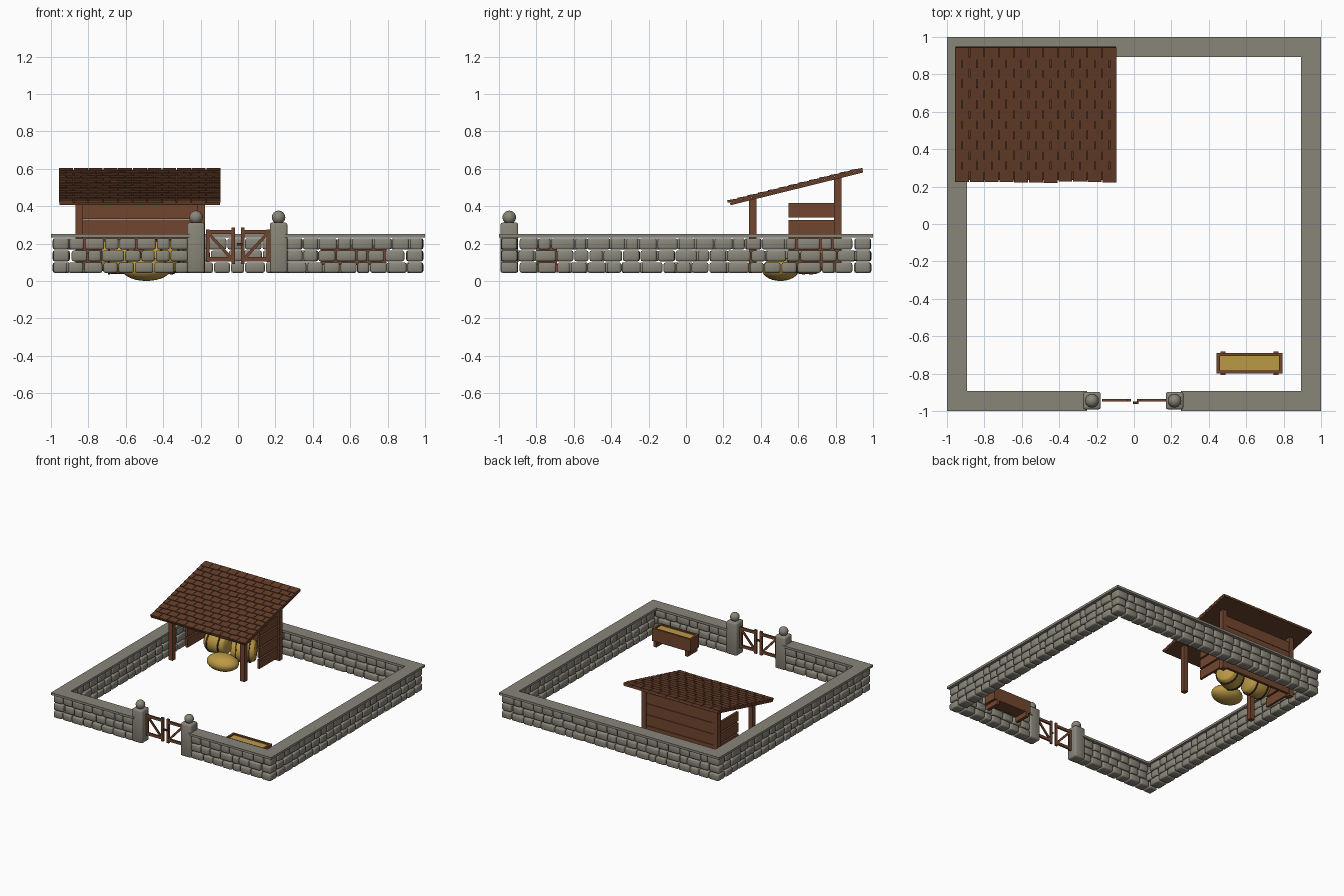
import bpy, bmesh, math, random
from mathutils import Matrix, Vector

if "Cube" in bpy.data.objects:
    bpy.data.objects.remove(bpy.data.objects["Cube"])

random.seed(4)

def material(name, rgb):
    m = bpy.data.materials.new(name)
    m.diffuse_color = (*rgb, 1)
    m.use_nodes = True
    m.node_tree.nodes["Principled BSDF"].inputs["Base Color"].default_value = m.diffuse_color
    return m

STONE = material("grey stone", (0.25, 0.235, 0.19))
WOOD = material("brown wood", (0.165, 0.062, 0.028))
SHINGLE = material("roof brown", (0.125, 0.047, 0.021))
HAY = material("golden hay", (0.50, 0.32, 0.06))
BAND = material("dark strap", (0.06, 0.028, 0.014))

def add_box(bm, lo, hi, rot=None):
    """Box between two corners, optionally rotated about its own centre."""
    lo, hi = Vector(lo), Vector(hi)
    mat = Matrix.Translation((lo + hi) / 2)
    if rot:
        mat = mat @ rot
    bmesh.ops.create_cube(bm, size=1, matrix=mat @ Matrix.Diagonal((*(hi - lo), 1)))

def finish(bm, name, mat, bevel=0, segments=1, smooth=False):
    if bevel:
        bmesh.ops.bevel(bm, geom=bm.edges[:], offset=bevel, segments=segments,
                        profile=0.5, affect='EDGES', clamp_overlap=True)
    me = bpy.data.meshes.new(name)
    bm.to_mesh(me)
    bm.free()
    me.materials.append(mat)
    ob = bpy.data.objects.new(name, me)
    bpy.context.collection.objects.link(ob)
    if smooth:
        bpy.ops.object.select_all(action='DESELECT')
        bpy.context.view_layer.objects.active = ob
        ob.select_set(True)
        bpy.ops.object.shade_smooth_by_angle(angle=math.radians(50))
    return ob

def boxes(name, mat, items, bevel=0, **kw):
    bm = bmesh.new()
    for it in items:
        add_box(bm, *it)
    return finish(bm, name, mat, bevel, **kw)

# stone walls: three courses of rounded blocks, interlocked at the corners
COURSES = [(0.043, 0.099), (0.105, 0.163), (0.168, 0.228)]

def stone_wall(name, turn, spans, parity):
    bm = bmesh.new()
    for r, (z0, z1) in enumerate(COURSES):
        end = 0.99 if (r + parity) % 2 == 0 else 0.892
        for a, b in spans:
            a, b = max(a, -end), min(b, end)
            n = round((b - a) / 0.094)
            cuts = [a + (b - a) * i / n for i in range(n + 1)]
            for i in range(1, n):
                cuts[i] += random.uniform(-0.02, 0.02)
            for s, e in zip(cuts, cuts[1:]):
                j = random.uniform(0, 0.005)
                add_box(bm, (s + 0.003, -0.991 + j, z0), (e - 0.003, -0.899 - j, z1))
    bmesh.ops.rotate(bm, verts=bm.verts, cent=(0, 0, 0), matrix=Matrix.Rotation(turn, 3, 'Z'))
    finish(bm, name, STONE, 0.011, segments=2, smooth=True)

gap = [(-1, -0.265), (0.26, 1)]
full = [(-1, 1)]
stone_wall("front_wall", 0, gap, 0)
stone_wall("right_wall", math.pi / 2, full, 1)
stone_wall("back_wall", math.pi, full, 0)
stone_wall("left_wall", -math.pi / 2, full, 1)

# flat coping stones on the walls
Z0, Z1 = 0.231, 0.25
boxes("wall_coping", STONE, [
    ((-1, -1, Z0), (-0.25, -0.893, Z1)), ((0.25, -1, Z0), (1, -0.893, Z1)),
    ((-1, 0.893, Z0), (1, 1, Z1)),
    ((-1, -0.893, Z0), (-0.893, 0.893, Z1)), ((0.893, -0.893, Z0), (1, 0.893, Z1))])

# gate pillars with stone balls
for side, x in (("left", -0.225), ("right", 0.217)):
    boxes(side + "_gate_pillar", STONE,
          [((x - 0.047, -0.992, 0.043), (x + 0.047, -0.897, 0.312))], 0.012, segments=2, smooth=True)
    bm = bmesh.new()
    bmesh.ops.create_uvsphere(bm, u_segments=20, v_segments=12, radius=0.036,
                              matrix=Matrix.Translation((x, -0.945, 0.34)))
    finish(bm, side + "_pillar_ball", STONE, smooth=True)

# pair of gates: stiles, rails and a diagonal brace
def gate(name, s):
    def bar(x0, x1, z0, z1, t=0.007):
        x0, x1 = sorted((s * x0, s * x1))
        return ((x0, -0.943 - t, z0), (x1, -0.943 + t, z1))
    mid, half = 0.095, math.hypot(0.12, 0.13) / 2
    brace = ((s * mid - half, -0.948, 0.178), (s * mid + half, -0.938, 0.194),
             Matrix.Rotation(-s * math.atan2(0.13, 0.12), 4, 'Y'))
    boxes(name, WOOD, [bar(0.015, 0.035, 0.09, 0.285), bar(0.152, 0.17, 0.10, 0.275),
                       bar(0.02, 0.17, 0.25, 0.272), bar(0.02, 0.17, 0.105, 0.127), brace])

gate("left_gate", -1)
gate("right_gate", 1)
boxes("gate_latch", BAND, [((-0.005, -0.962, 0.19), (0.025, -0.95, 0.203))])

# shelter posts and planks
for side, x in (("left", -0.85), ("right", -0.197)):
    boxes(side + "_shelter_posts", WOOD, [
        ((x - 0.02, 0.337, 0.045), (x + 0.02, 0.377, 0.438)),
        ((x - 0.02, 0.79, 0.045), (x + 0.02, 0.832, 0.55))])
    boxes(side + "_side_planks", WOOD, [
        ((x - 0.009, 0.547, 0.07 + 0.09 * i), (x + 0.009, 0.795, 0.147 + 0.09 * i))
        for i in range(4)])
boxes("back_planks", WOOD, [
    ((-0.868, 0.803, 0.062 + 0.09 * i), (-0.179, 0.825, 0.149 + 0.09 * i)) for i in range(5)])

# sloping shelter roof: board plus rows of staggered shingles
X0, X1, SLOPE = -0.958, -0.092, math.atan2(0.175, 0.71)
bm = bmesh.new()
add_box(bm, (X0 + 0.003, 0, 0), (X1 - 0.003, 0.731, 0.014))
board = finish(bm, "roof_board", SHINGLE)
bm = bmesh.new()
ROWS, COLS = 13, 11
pitch, w = 0.731 / ROWS, (X1 - X0) / COLS
for r in range(ROWS):
    v = r * pitch - 0.008
    for c in range(COLS + r % 2):
        a = X0 + (c - 0.5 * (r % 2)) * w
        lo, hi = max(a, X0), min(a + w, X1)
        j = random.uniform(-0.004, 0.004)
        add_box(bm, (lo + 0.002, v + j, 0.014), (hi - 0.002, min(v + 0.068, 0.731), 0.027),
                Matrix.Rotation(-0.09, 4, 'X'))
shingles = finish(bm, "roof_shingles", SHINGLE)
for ob in (board, shingles):
    ob.location = (0, 0.238, 0.405)
    ob.rotation_euler = (SLOPE, 0, 0)

# loose hay pile
bm = bmesh.new()
bmesh.ops.create_uvsphere(bm, u_segments=24, v_segments=14, radius=1,
                          matrix=Matrix.Translation((-0.49, 0.505, 0.063)) @ Matrix.Diagonal((0.13, 0.1, 0.063, 1)))
finish(bm, "hay_pile", HAY, smooth=True)

# barrel-shaped hay rolls with straps, profile spun round the x axis
def spin(name, mat, profile, place, steps=24):
    bm = bmesh.new()
    vs = [bm.verts.new((x, 0, r)) for x, r in profile]
    es = [bm.edges.new(p) for p in zip(vs, vs[1:])]
    bmesh.ops.spin(bm, geom=vs + es, cent=(0, 0, 0), axis=(1, 0, 0),
                   angle=2 * math.pi, steps=steps)
    bmesh.ops.remove_doubles(bm, verts=bm.verts, dist=0.0005)
    bmesh.ops.recalc_face_normals(bm, faces=bm.faces)
    bm.transform(place)
    finish(bm, name, mat, smooth=True)

for i, (loc, turn) in enumerate((((-0.64, 0.665, 0.13), 0.0), ((-0.4, 0.65, 0.13), 0.45))):
    place = Matrix.Translation(loc) @ Matrix.Rotation(turn, 4, 'Z')
    spin(f"hay_roll_{i + 1}", HAY, [(-0.09, 0), (-0.09, 0.07), (-0.08, 0.08), (-0.04, 0.092),
         (0.04, 0.092), (0.08, 0.08), (0.09, 0.07), (0.09, 0)], place)
    for s in (-1, 1):
        x = s * 0.05
        spin(f"hay_strap_{i + 1}_{'left' if s < 0 else 'right'}", BAND,
             [(x - 0.005, 0.085), (x - 0.005, 0.095), (x + 0.005, 0.095), (x + 0.005, 0.085)], place)

# feeding trough: sides, ends, floor and feet
A, B, C, D = 0.441, 0.793, -0.8, -0.69
boxes("trough", WOOD, [
    ((A, C, 0.085), (B, C + 0.016, 0.19)), ((A, D - 0.016, 0.085), (B, D, 0.19)),
    ((A, C + 0.016, 0.085), (A + 0.018, D - 0.016, 0.19)),
    ((B - 0.018, C + 0.016, 0.085), (B, D - 0.016, 0.19)),
    ((A + 0.018, C + 0.016, 0.085), (B - 0.018, D - 0.016, 0.1))])
boxes("trough_feet", WOOD, [
    ((x - 0.013, C - 0.007, 0.045), (x + 0.013, D + 0.007, 0.09)) for x in (0.475, 0.76)])
boxes("trough_hay", HAY, [((A + 0.018, C + 0.016, 0.1), (B - 0.018, D - 0.016, 0.18))])
